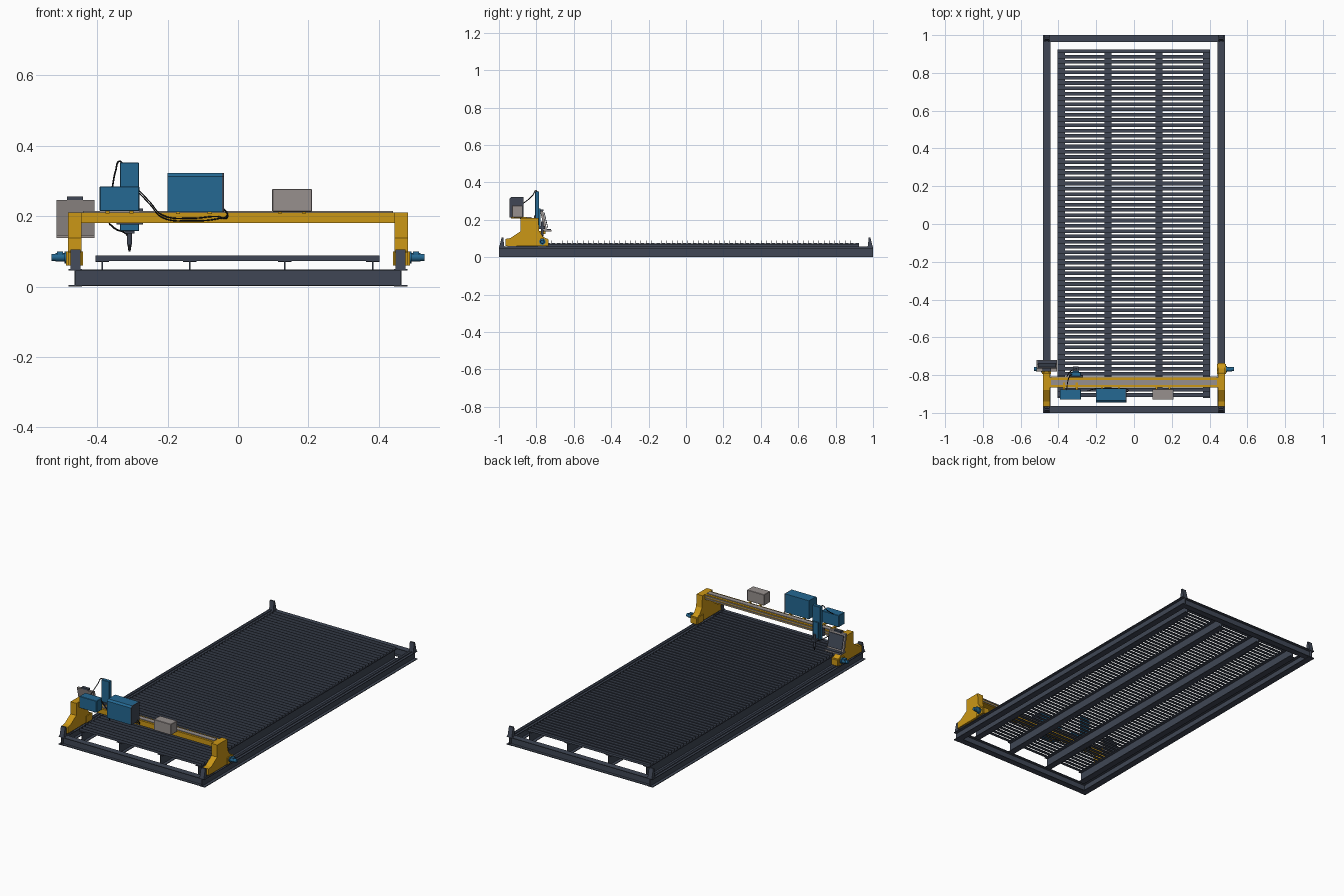
import bpy, bmesh, math
from mathutils import Vector

cube = bpy.data.objects.get("Cube")
if cube:
    bpy.data.objects.remove(cube)


def material(name, rgb):
    m = bpy.data.materials.new(name)
    m.use_nodes = True
    m.diffuse_color = (*rgb, 1)
    m.node_tree.nodes["Principled BSDF"].inputs["Base Color"].default_value = (*rgb, 1)
    return m


STEEL = material("charcoal steel", (0.05, 0.062, 0.09))
YELLOW = material("machine yellow", (0.6, 0.31, 0.008))
BLUE = material("blue enamel", (0.018, 0.14, 0.29))
GREY = material("warm grey", (0.31, 0.28, 0.27))
BLACK = material("black rubber", (0.01, 0.011, 0.014))


def finish(name, bm, mat):
    bmesh.ops.recalc_face_normals(bm, faces=bm.faces)
    me = bpy.data.meshes.new(name)
    bm.to_mesh(me)
    bm.free()
    me.materials.append(mat)
    ob = bpy.data.objects.new(name, me)
    bpy.context.collection.objects.link(ob)
    return ob


def box(name, mat, x, y, z, bevel=0):
    """Box from (min, max) pairs on each axis."""
    bm = bmesh.new()
    bmesh.ops.create_cube(bm, size=1)
    for v in bm.verts:
        v.co = [(a + b) / 2 + c * (b - a) for (a, b), c in zip((x, y, z), v.co)]
    if bevel:
        bmesh.ops.bevel(bm, geom=bm.edges[:], offset=bevel, segments=1, affect='EDGES')
    return finish(name, bm, mat)


def extrude(name, mat, profile, axis, start, end):
    """Extrude a profile along x (points are y, z) or y (points are x, z)."""
    bm = bmesh.new()
    place = (lambda p: (start, p[0], p[1])) if axis == "x" else (lambda p: (p[0], start, p[1]))
    face = bm.faces.new([bm.verts.new(place(p)) for p in profile])
    out = bmesh.ops.extrude_face_region(bm, geom=[face])
    step = Vector((end - start, 0, 0)) if axis == "x" else Vector((0, end - start, 0))
    bmesh.ops.translate(bm, vec=step, verts=[g for g in out["geom"] if isinstance(g, bmesh.types.BMVert)])
    return finish(name, bm, mat)


def i_beam(name, axis, centre, width, z0, z1, start, end, t=0.004):
    w, h = width / 2, t / 2
    right = [(w, z0), (w, z0 + t), (h, z0 + t), (h, z1 - t), (w, z1 - t), (w, z1)]
    pts = [(centre + a, z) for a, z in right] + [(centre - a, z) for a, z in reversed(right)]
    return extrude(name, STEEL, pts, axis, start, end)


def cylinder(name, mat, a, b, r1, r2=None, sides=16):
    a, b = Vector(a), Vector(b)
    bm = bmesh.new()
    bmesh.ops.create_cone(bm, cap_ends=True, segments=sides, radius1=r1,
                          radius2=r1 if r2 is None else r2, depth=(b - a).length)
    rot = (b - a).to_track_quat("Z", "Y").to_matrix()
    for v in bm.verts:
        v.co = rot @ v.co + (a + b) / 2
    for f in bm.faces:
        f.smooth = len(f.verts) == 4
    for e in bm.edges:
        e.smooth = all(f.smooth for f in e.link_faces)
    return finish(name, bm, mat)


def cable(name, pts, r=0.0025):
    cu = bpy.data.curves.new(name, "CURVE")
    cu.dimensions = "3D"
    cu.bevel_depth = r
    cu.bevel_resolution = 1
    cu.resolution_u = 6
    sp = cu.splines.new("BEZIER")
    sp.bezier_points.add(len(pts) - 1)
    for bp, p in zip(sp.bezier_points, pts):
        bp.co = p
        bp.handle_left_type = bp.handle_right_type = "AUTO"
    cu.materials.append(BLACK)
    bpy.context.collection.objects.link(bpy.data.objects.new(name, cu))


# Base frame with corner stops and rails
for s, side in ((-1, "right"), (1, "left")):
    i_beam(f"frame_beam_{side}", "y", s * 0.462, 0.038, 0, 0.05, -1, 1)
    box(f"floor_rail_{side}", STEEL, (s * 0.462 - 0.006, s * 0.462 + 0.006), (-0.97, 0.97), (0.05, 0.056))
    for e, end in ((-1, "front"), (1, "back")):
        stop = [(e, 0.05), (e * 0.965, 0.05), (e * 0.972, 0.06), (e * 0.977, 0.105), (e * 0.986, 0.105)]
        extrude(f"corner_stop_{end}_{side}", STEEL, stop, "x", s * 0.447, s * 0.475)
for e, end in ((-1, "front"), (1, "back")):
    i_beam(f"frame_beam_{end}", "x", e * 0.982, 0.036, 0.001, 0.049, -0.46, 0.46)

# Table supports and angle-iron slats
for i, x in enumerate((-0.385, -0.137, 0.133, 0.383)):
    i_beam(f"table_support_{i + 1}", "y", x, 0.038, 0.008, 0.073, -0.92, 0.925)
COUNT = 66
for i in range(COUNT):
    y = -0.915 + i * 1.82 / (COUNT - 1)
    angle = [(y, 0.073), (y + 0.019, 0.073), (y + 0.019, 0.0755),
             (y + 0.0025, 0.0755), (y + 0.0025, 0.088), (y, 0.088)]
    extrude(f"table_slat_{i + 1}", STEEL, angle, "x", -0.404, 0.402)

# Gantry legs with drive motors
LEG = [(-0.965, 0.06), (-0.735, 0.06), (-0.735, 0.095), (-0.765, 0.11), (-0.785, 0.14),
       (-0.79, 0.21), (-0.885, 0.21), (-0.885, 0.138), (-0.94, 0.102), (-0.965, 0.098)]
for s, side in ((-1, "right"), (1, "left")):
    extrude(f"gantry_leg_{side}", YELLOW, LEG, "x", s * 0.445, s * 0.483)
    for y in (-0.93, -0.77):
        box(f"carriage_block_{side}", STEEL, sorted((s * 0.45, s * 0.475)), (y - 0.025, y + 0.025), (0.05, 0.062))
    box(f"motor_mount_{side}", YELLOW, sorted((s * 0.44, s * 0.488)), (-0.795, -0.74), (0.06, 0.1))
    parts = ((0.485, 0.493, 0.017), (0.493, 0.518, 0.012), (0.518, 0.53, 0.01))
    for i, (a, b, r) in enumerate(parts):
        cylinder(f"drive_motor_{side}_{i + 1}", BLUE, (s * a, -0.768, 0.083), (s * b, -0.768, 0.083), r)
    box(f"motor_terminal_{side}", BLUE, sorted((s * 0.497, s * 0.514)), (-0.778, -0.758), (0.09, 0.1))

# Gantry beam and its guide rails
box("gantry_beam", YELLOW, (-0.483, 0.483), (-0.865, -0.812), (0.18, 0.21))
box("beam_top_plate", GREY, (-0.44, 0.44), (-0.853, -0.825), (0.21, 0.214))
for z in (0.186, 0.2):
    box("beam_guide_rail", GREY, (-0.44, 0.44), (-0.812, -0.807), (z, z + 0.006))

# Cabinets carried in front of the beam
def cabinet(name, mat, x, y, z):
    box(name, mat, x, y, z, 0.002)
    for f in (0.2, 0.8):
        c = x[0] + f * (x[1] - x[0])
        box(name + "_bracket", YELLOW, (c - 0.006, c + 0.006), (y[0] + 0.01, -0.84), (0.208, z[0] + 0.002))


cabinet("small_blue_cabinet", BLUE, (-0.393, -0.28), (-0.93, -0.875), (0.214, 0.284))
cabinet("grey_cabinet", GREY, (0.097, 0.21), (-0.93, -0.873), (0.212, 0.277))
power = [(-0.945, 0.212), (-0.87, 0.212), (-0.87, 0.322), (-0.935, 0.322), (-0.945, 0.312)]
extrude("power_cabinet", BLUE, power, "x", -0.2, -0.045)
extrude("power_cabinet_end", STEEL, power, "x", -0.045, -0.04)
for x in (-0.17, -0.08):
    box("power_cabinet_bracket", YELLOW, (x - 0.006, x + 0.006), (-0.935, -0.84), (0.206, 0.214))

# Cutting head and torch on the back of the beam
box("head_carriage", STEEL, (-0.345, -0.27), (-0.812, -0.803), (0.176, 0.222))
box("lift_column", BLUE, (-0.335, -0.281), (-0.807, -0.785), (0.157, 0.352), 0.002)
box("lift_slide", BLUE, (-0.325, -0.291), (-0.785, -0.777), (0.165, 0.26))
box("torch_clamp", STEEL, (-0.322, -0.294), (-0.79, -0.755), (0.15, 0.166))
cylinder("torch_body", STEEL, (-0.308, -0.768, 0.12), (-0.308, -0.768, 0.19), 0.007)
cylinder("torch_tip", BLACK, (-0.308, -0.768, 0.1), (-0.308, -0.768, 0.12), 0.003, 0.006)

# Control panel on the right leg: tilted screen, tray and arm
screen = [(-0.755, 0.14), (-0.742, 0.14), (-0.764, 0.246), (-0.78, 0.246)]
extrude("screen_housing", GREY, screen, "x", -0.515, -0.407)
face = [(-0.742, 0.16), (-0.738, 0.16), (-0.756, 0.238), (-0.760, 0.238)]
extrude("screen_face", STEEL, face, "x", -0.508, -0.414)
box("keyboard_tray", GREY, (-0.515, -0.407), (-0.765, -0.72), (0.138, 0.146))
box("keyboard", STEEL, (-0.512, -0.41), (-0.742, -0.722), (0.146, 0.15))
box("screen_cap", STEEL, (-0.485, -0.44), (-0.78, -0.762), (0.246, 0.256))
box("panel_arm", YELLOW, (-0.475, -0.453), (-0.8, -0.75), (0.125, 0.14))

# Cables
for i, d in enumerate((0, 0.007)):
    cable(f"beam_cable_{i + 1}", [(-0.28, -0.885, 0.272 - d), (-0.25, -0.885, 0.24 - d), (-0.215, -0.875, 0.203 - d),
                                  (-0.13, -0.871, 0.194 - d), (-0.06, -0.871, 0.199 - d), (-0.03, -0.88, 0.196 + d),
                                  (-0.042, -0.89, 0.222)], 0.002)
cable("column_cable", [(-0.328, -0.796, 0.35), (-0.337, -0.803, 0.356), (-0.347, -0.82, 0.33), (-0.357, -0.88, 0.28)])
cable("torch_cable", [(-0.365, -0.84, 0.178), (-0.345, -0.79, 0.162), (-0.318, -0.77, 0.15), (-0.308, -0.768, 0.135)])
